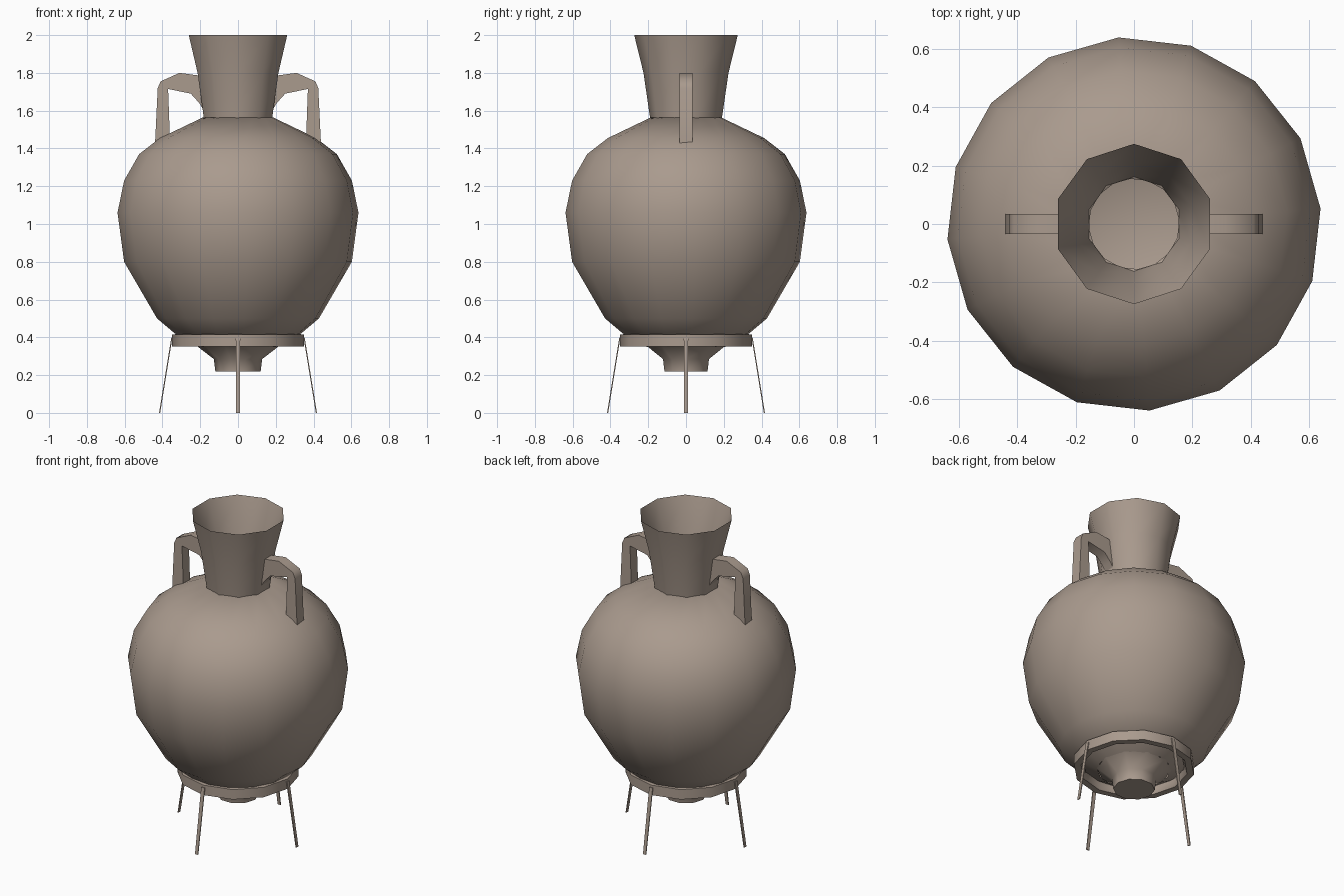
import bpy, bmesh, math
from mathutils import Vector

if "Cube" in bpy.data.objects:
    bpy.data.objects.remove(bpy.data.objects["Cube"])

clay = bpy.data.materials.new("warm grey clay")
clay.diffuse_color = (0.40, 0.325, 0.27, 1)
clay.use_nodes = True
clay.node_tree.nodes["Principled BSDF"].inputs["Base Color"].default_value = clay.diffuse_color


def finish(name, bm, angle=60):
    """Turn a bmesh into a coloured, smooth shaded object."""
    bmesh.ops.recalc_face_normals(bm, faces=bm.faces)
    me = bpy.data.meshes.new(name)
    bm.to_mesh(me)
    bm.free()
    me.materials.append(clay)
    ob = bpy.data.objects.new(name, me)
    bpy.context.collection.objects.link(ob)
    bpy.ops.object.select_all(action='DESELECT')
    ob.select_set(True)
    bpy.context.view_layer.objects.active = ob
    bpy.ops.object.shade_smooth_by_angle(angle=math.radians(angle))
    return ob


def lathe(name, profile, sides, phase=0.0, closed=False, angle=60):
    """Spin (radius, height) points around z."""
    bm = bmesh.new()
    rings = []
    for r, z in profile:
        if r == 0:
            rings.append([bm.verts.new((0, 0, z))] * sides)
        else:
            ts = [math.radians(phase) + math.tau * i / sides for i in range(sides)]
            rings.append([bm.verts.new((r * math.cos(t), r * math.sin(t), z)) for t in ts])
    pairs = list(zip(rings, rings[1:]))
    if closed:
        pairs.append((rings[-1], rings[0]))
    for a, b in pairs:
        for i in range(sides):
            j = (i + 1) % sides
            bm.faces.new(list(dict.fromkeys((a[i], a[j], b[j], b[i]))))
    return finish(name, bm, angle)


# Round belly: outer wall, short shoulder lip, thin inner wall
lathe("body", [(0.21, 0.35), (0.335, 0.42), (0.43, 0.50), (0.605, 0.80),
               (0.64, 1.06), (0.605, 1.23), (0.525, 1.37), (0.415, 1.455),
               (0.185, 1.565), (0.155, 1.545), (0.39, 1.43), (0.575, 1.22),
               (0.61, 1.06), (0.57, 0.80), (0.40, 0.52), (0.2, 0.41), (0, 0.39)],
      16, 4.75, angle=70)

# Pointed base with a small foot
lathe("foot", [(0, 0.22), (0.12, 0.22), (0.128, 0.285), (0.215, 0.352)], 10, 0, angle=50)

# Flared neck with a thin rim
lathe("neck", [(0.19, 1.56), (0.225, 1.80), (0.274, 2.0),
               (0.205, 1.80), (0.16, 1.54)], 10, 90)

# Stand ring
lathe("stand_ring", [(0.35, 0.352), (0.35, 0.415), (0.31, 0.418), (0.295, 0.385), (0.31, 0.352)],
      12, 0, closed=True, angle=50)

# Two angular handles, drawn in profile and given a width
outline = [(0.44, 1.41), (0.425, 1.72), (0.41, 1.755), (0.31, 1.80), (0.20, 1.785),
           (0.18, 1.60), (0.205, 1.64), (0.25, 1.69), (0.37, 1.715), (0.36, 1.44)]
for side, label in ((-1, "left"), (1, "right")):
    bm = bmesh.new()
    face = bm.faces.new([bm.verts.new((side * x, -0.034, z)) for x, z in outline])
    ext = bmesh.ops.extrude_face_region(bm, geom=[face])
    for v in ext["geom"]:
        if isinstance(v, bmesh.types.BMVert):
            v.co.y += 0.068
    finish(label + "_handle", bm, 50)

# Four thin splayed legs
for k, label in enumerate(("right", "back", "left", "front")):
    t = k * math.pi / 2
    out = Vector((math.cos(t), math.sin(t), 0))
    tan = Vector((-math.sin(t), math.cos(t), 0))
    bm = bmesh.new()
    ends = []
    for r, z, w in ((0.35, 0.40, 0.012), (0.415, 0.0, 0.010)):
        ends.append([bm.verts.new(out * (r + a * 0.003) + tan * b * w + Vector((0, 0, z)))
                     for a, b in ((-1, -1), (1, -1), (1, 1), (-1, 1))])
    for i in range(4):
        j = (i + 1) % 4
        bm.faces.new((ends[0][i], ends[0][j], ends[1][j], ends[1][i]))
    for e in ends:
        bm.faces.new(e)
    finish(label + "_leg", bm, 30)
